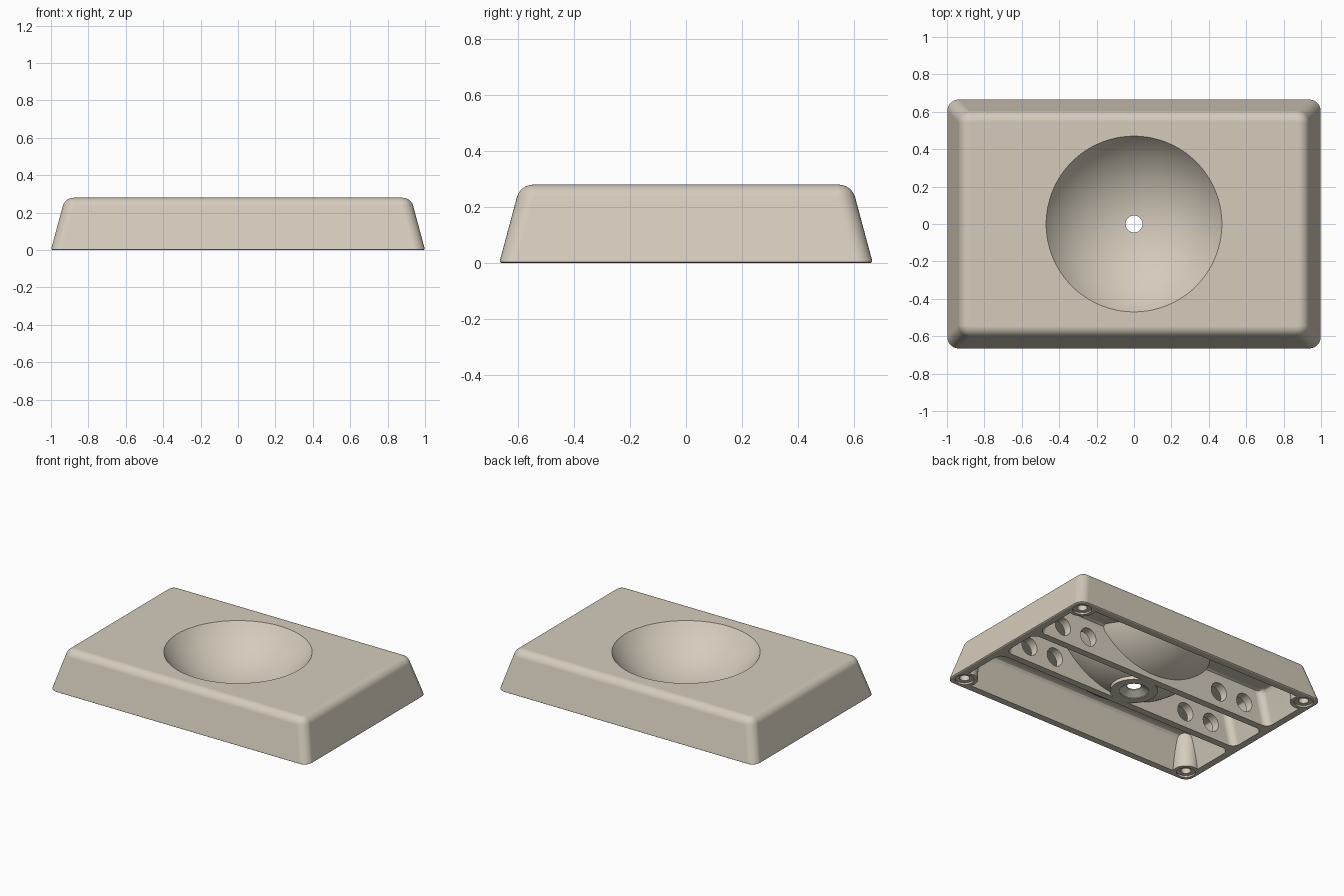
import bpy, bmesh, math
from math import sin, cos, pi, sqrt

if "Cube" in bpy.data.objects:
    bpy.data.objects.remove(bpy.data.objects["Cube"])

H = 0.28                      # overall height
SLOPE = math.tan(math.radians(15))

clay = bpy.data.materials.new("warm_grey_beige")
clay.diffuse_color = (0.66, 0.60, 0.50, 1)
clay.use_nodes = True
clay.node_tree.nodes["Principled BSDF"].inputs["Base Color"].default_value = clay.diffuse_color


def loft(name, rings):
    """Closed solid skinned through equal-length rings, bottom to top."""
    bm = bmesh.new()
    rows = [[bm.verts.new(p) for p in ring] for ring in rings]
    n = len(rows[0])
    for a, b in zip(rows, rows[1:]):
        for i in range(n):
            j = (i + 1) % n
            bm.faces.new((a[i], a[j], b[j], b[i]))
    bm.faces.new(rows[0][::-1])
    bm.faces.new(rows[-1])
    bmesh.ops.recalc_face_normals(bm, faces=bm.faces)
    me = bpy.data.meshes.new(name)
    bm.to_mesh(me)
    bm.free()
    me.materials.append(clay)
    ob = bpy.data.objects.new(name, me)
    bpy.context.collection.objects.link(ob)
    return ob


def rect_ring(z, x0, x1, y0, y1, r, seg=8):
    """Rounded rectangle at height z."""
    pts = []
    corners = [(x1 - r, y1 - r), (x0 + r, y1 - r), (x0 + r, y0 + r), (x1 - r, y0 + r)]
    for k, (cx, cy) in enumerate(corners):
        for s in range(seg + 1):
            a = (k + s / seg) * pi / 2
            pts.append((cx + r * cos(a), cy + r * sin(a), z))
    return pts


def lathe(name, profile, x=0, y=0, n=96):
    """Solid of revolution from (radius, z) pairs."""
    return loft(name, [[(x + r * cos(2 * pi * i / n), y + r * sin(2 * pi * i / n), z)
                        for i in range(n)] for r, z in profile])


def cut(ob, tool, remove=True):
    """Boolean difference."""
    tool.hide_render = True
    mod = ob.modifiers.new("cut", 'BOOLEAN')
    mod.operation, mod.solver, mod.object = 'DIFFERENCE', 'EXACT', tool
    bpy.context.view_layer.objects.active = ob
    bpy.ops.object.modifier_apply(modifier=mod.name)
    if remove:
        bpy.data.objects.remove(tool)


# Tapered outer block with a softened foot and rounded top edge
R = 0.06
zc = H - R
inset = SLOPE * zc + R / cos(math.radians(15))
levels = [(0, 0.008, 0.055), (0.004, 0.002, 0.06), (0.012, 0.003, 0.06)]
for s in range(9):
    a = math.radians(15 + 75 * s / 8)
    levels.append((zc + R * sin(a), inset - R * cos(a), R * cos(a) + 0.004))
body = loft("basin_body", [rect_ring(z, -1 + d, 1 - d, -0.667 + d, 0.667 - d, r)
                           for z, d, r in levels])


def sphere_arc(rad, r0, z1, steps=28):
    """Bowl profile about the shared centre, from radius r0 up to height z1."""
    c = 0.62
    a0, a1 = math.asin(r0 / rad), math.acos((c - z1) / rad)
    return [(rad * sin(a0 + (a1 - a0) * i / steps),
             c - rad * cos(a0 + (a1 - a0) * i / steps)) for i in range(steps + 1)]


# Solids left standing inside the hollow: bowl shell with drain collar, screw posts
shell = lathe("bowl_shell", [(0.15, -0.2)] + sphere_arc(0.615, 0.15, 0.32))
corners = [(sx * 0.915, sy * 0.58) for sx in (-1, 1) for sy in (-1, 1)]
posts = [lathe("screw_post", [(0.082, -0.2), (0.085, 0), (0.097, 0.32)], x, y, 40)
         for x, y in corners]

# Three hollow cells, leaving two long ribs between them
top = H - 0.045


def cell(y0, y1, s0, s1):
    rings = []
    for z, extra, r in ((-0.1, 0, 0.05), (0, 0, 0.05), (top - 0.03, 0, 0.05),
                        (top - 0.01, 0.008, 0.045), (top, 0.026, 0.03)):
        t = max(z, 0)
        dx = SLOPE * t + extra
        rings.append(rect_ring(z, -0.945 + dx, 0.945 - dx,
                               y0 + s0 * t + extra, y1 - s1 * t - extra, r))
    return loft("hollow_cell", rings)


for y0, y1, s0, s1 in ((-0.612, -0.19, SLOPE, 0.03), (-0.14, 0.14, 0.03, 0.03),
                       (0.19, 0.612, 0.03, SLOPE)):
    hollow = cell(y0, y1, s0, s1)
    cut(hollow, shell, False)
    for (px, py), post in zip(corners, posts):
        if py * (y0 + y1) > 0.01:
            cut(hollow, post, False)
    cut(body, hollow)
for ob in posts + [shell]:
    bpy.data.objects.remove(ob)

# Bowl with countersunk drain
cut(body, lathe("bowl_cutter", [(0.093, -0.05), (0.093, 0.004), (0.045, 0.034)]
                + sphere_arc(0.58, 0.045, 0.31)))

# Screw holes in the corner posts
for x, y in corners:
    cut(body, lathe("screw_cutter", [(0.06, -0.05), (0.06, 0.012), (0.032, 0.012),
                                     (0.032, 0.16)], x, y, 32))

# Round holes through both ribs
for x in (-0.75, -0.54, 0.54, 0.75):
    for y in (-0.165, 0.165):
        cut(body, loft("rib_hole_cutter", [[(x + 0.063 * cos(2 * pi * i / 32), y + d,
                                             0.11 + 0.063 * sin(2 * pi * i / 32))
                                            for i in range(32)] for d in (-0.06, 0.06)]))

# Smooth shading with crisp edges
bpy.ops.object.select_all(action='DESELECT')
body.select_set(True)
bpy.context.view_layer.objects.active = body
bpy.ops.object.shade_smooth_by_angle(angle=math.radians(30))
wn = body.modifiers.new("weighted_normals", 'WEIGHTED_NORMAL')
wn.keep_sharp = True
